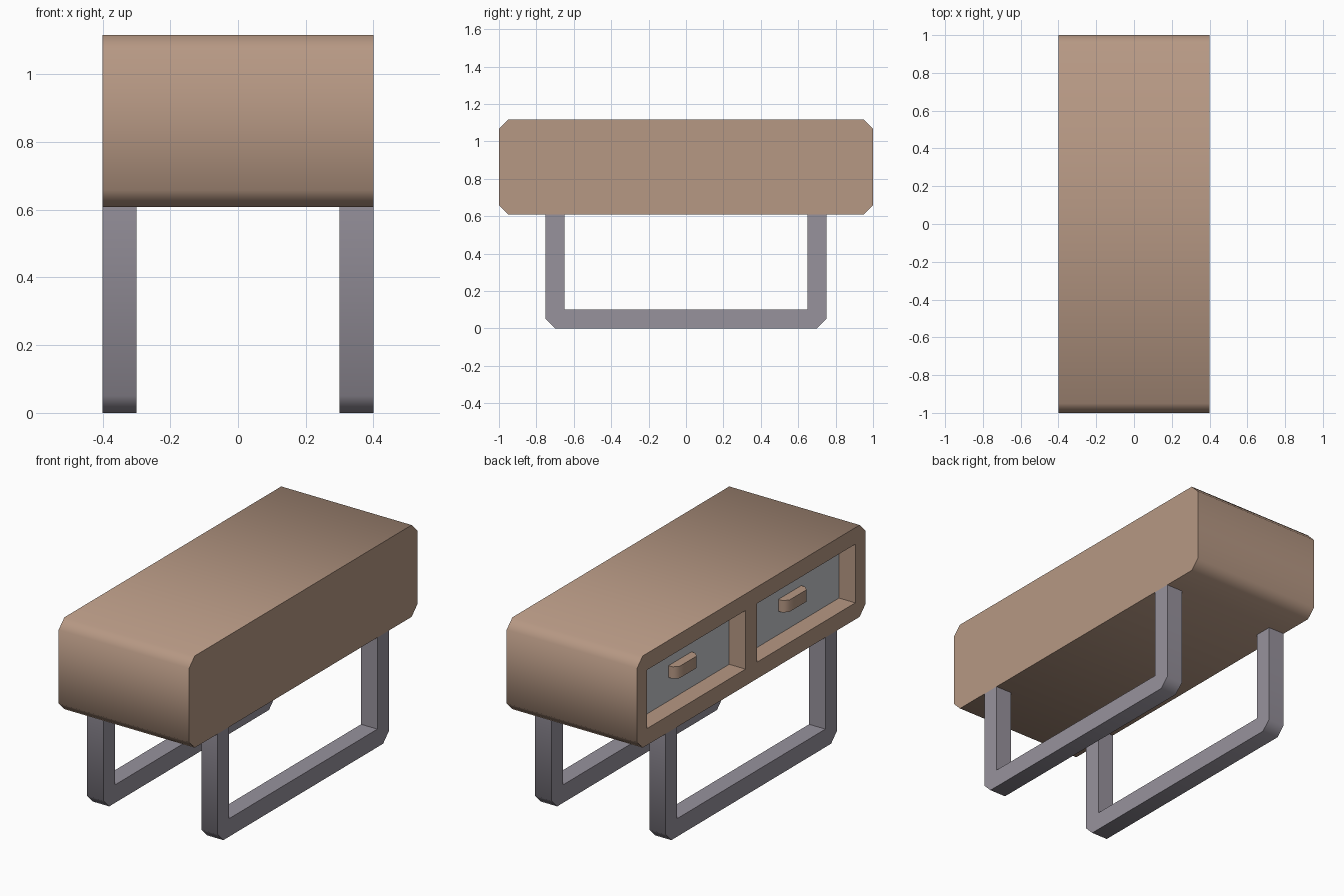
import bpy
import bmesh
from math import radians
from mathutils import Vector

cube = bpy.data.objects.get("Cube")
if cube:
    bpy.data.objects.remove(cube, do_unlink=True)


def material(name, rgb):
    mat = bpy.data.materials.new(name)
    mat.use_nodes = True
    mat.diffuse_color = (*rgb, 1)
    mat.node_tree.nodes["Principled BSDF"].inputs["Base Color"].default_value = (*rgb, 1)
    return mat


wood = material("warm brown wood", (0.47, 0.315, 0.23))
metal = material("grey metal", (0.31, 0.288, 0.335))
panel = material("pale grey panel", (0.56, 0.57, 0.60))


def prism(name, profile, extrude, mat):
    """Extrude a closed outline of 3D points along a vector."""
    bm = bmesh.new()
    face = bm.faces.new([bm.verts.new(p) for p in profile])
    moved = bmesh.ops.extrude_face_region(bm, geom=[face], use_keep_orig=True)["geom"]
    bmesh.ops.translate(bm, vec=Vector(extrude),
                        verts=[g for g in moved if isinstance(g, bmesh.types.BMVert)])
    bmesh.ops.recalc_face_normals(bm, faces=bm.faces)
    mesh = bpy.data.meshes.new(name)
    bm.to_mesh(mesh)
    bm.free()
    mesh.materials.append(mat)
    obj = bpy.data.objects.new(name, mesh)
    bpy.context.collection.objects.link(obj)
    return obj


def activate(obj):
    bpy.ops.object.select_all(action="DESELECT")
    obj.select_set(True)
    bpy.context.view_layer.objects.active = obj


def smooth(obj):
    activate(obj)
    bpy.ops.object.shade_smooth_by_angle(angle=radians(60))


def block(name, x, y, z, mat):
    outline = [(x[0], y[0], z[0]), (x[0], y[1], z[0]), (x[0], y[1], z[1]), (x[0], y[0], z[1])]
    return prism(name, outline, (x[1] - x[0], 0, 0), mat)


# Key dimensions
half_width, half_length = 0.4, 1.0
bottom, top, chamfer = 0.608, 1.117, 0.05
opening_z = (0.70, 1.025)
opening_y = (0.05, 0.912)
front_x = -0.3
mid_z = sum(opening_z) / 2

# Cabinet body: chamfered outline running the full width
inner = half_length - chamfer
right_half = [(inner, bottom), (half_length, bottom + chamfer),
              (half_length, top - chamfer), (inner, top)]
outline = right_half + [(-y, z) for y, z in reversed(right_half)]
body = prism("cabinet_body", [(-half_width, y, z) for y, z in outline],
             (2 * half_width, 0, 0), wood)

for side, label in ((1, "left"), (-1, "right")):
    ys = sorted(side * y for y in opening_y)
    mid_y = sum(ys) / 2

    # Drawer opening cut into the cabinet
    cutter = block("opening_cutter", (-0.5, front_x + 0.02), ys, opening_z, wood)
    cutter.hide_render = True
    activate(body)
    cut = body.modifiers.new("opening", "BOOLEAN")
    cut.operation, cut.solver, cut.object = "DIFFERENCE", "EXACT", cutter
    bpy.ops.object.modifier_apply(modifier=cut.name)
    bpy.data.objects.remove(cutter, do_unlink=True)

    # Recessed drawer front
    block("drawer_front_" + label, (front_x, front_x + 0.02), ys, opening_z, panel)

    # Handle with chamfered front corners
    reach, half, bevel, height = 0.05, 0.1, 0.025, 0.066
    plan = [(0, half), (reach - bevel, half), (reach, half - bevel),
            (reach, bevel - half), (reach - bevel, -half), (0, -half)]
    smooth(prism("drawer_handle_" + label,
                 [(front_x - d, mid_y + y, mid_z - height / 2) for d, y in plan],
                 (0, 0, height), wood))

    # U-shaped sled leg
    outer, bar = 0.75, 0.1
    half_u = [(outer - bar, bar), (outer - bar, bottom), (outer, bottom),
              (outer, chamfer), (outer - chamfer, 0)]
    loop = half_u + [(-y, z) for y, z in reversed(half_u)]
    smooth(prism("sled_leg_" + label, [(side * half_width, y, z) for y, z in loop],
                 (-side * bar, 0, 0), metal))

smooth(body)
